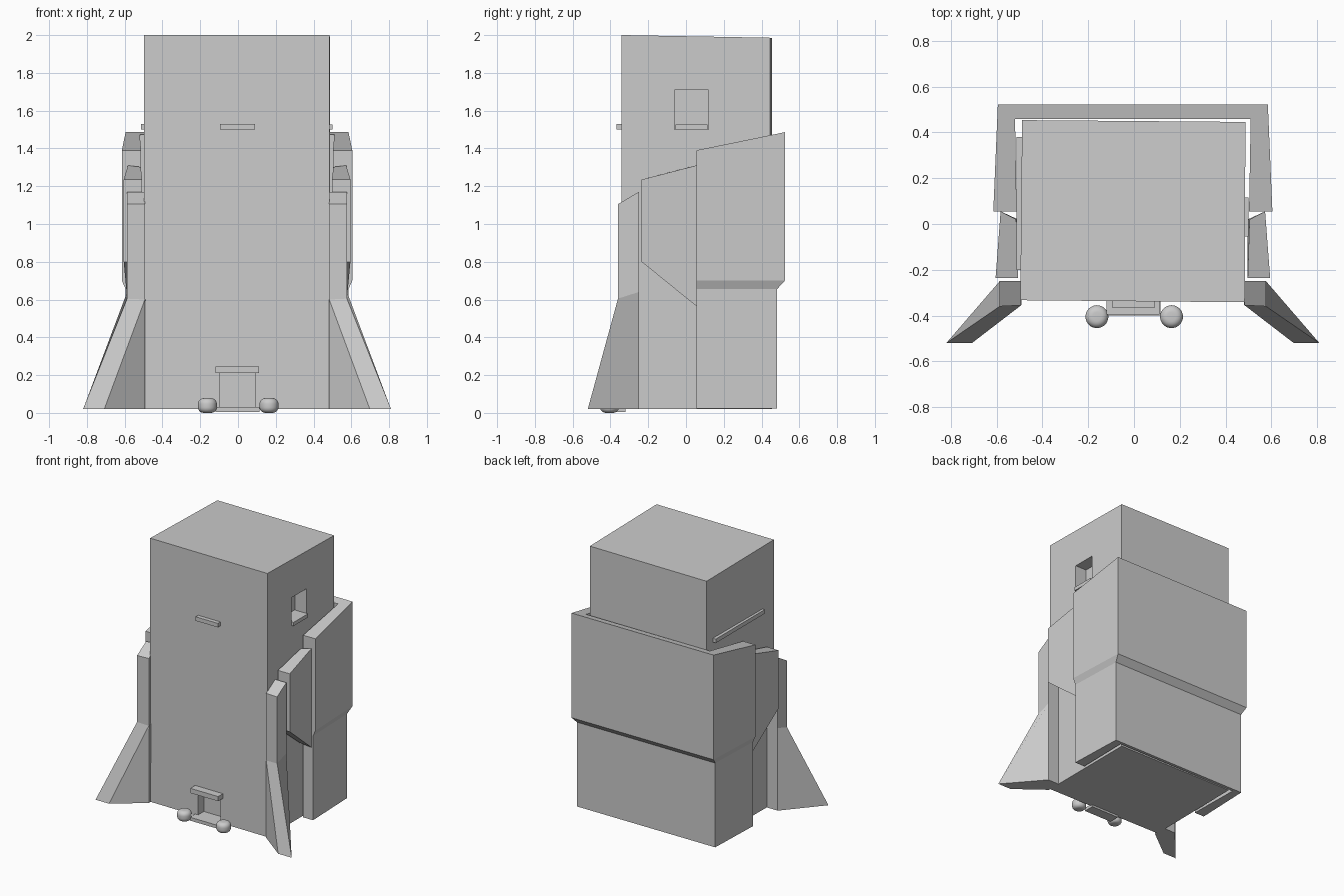
import bpy, bmesh
from mathutils import Vector

if "Cube" in bpy.data.objects:
    bpy.data.objects.remove(bpy.data.objects["Cube"])

CX = -0.005  # shared mirror plane of the paired armour parts


def finish(name, bm):
    bmesh.ops.recalc_face_normals(bm, faces=bm.faces)
    me = bpy.data.meshes.new(name)
    bm.to_mesh(me)
    bm.free()
    ob = bpy.data.objects.new(name, me)
    bpy.context.collection.objects.link(ob)
    return ob


def loft(name, loops, mirror=False):
    """Skin a stack of equal-length loops and cap both ends."""
    objs = []
    for side in ((1, -1) if mirror else (1,)):
        bm = bmesh.new()
        rings = []
        for loop in loops:
            ring = []
            for x, y, z in loop:
                px = CX + side * (x - CX) if mirror else x
                ring.append(bm.verts.new((px, y, z)))
            rings.append(ring)
        n = len(rings[0])
        for a, b in zip(rings, rings[1:]):
            for i in range(n):
                j = (i + 1) % n
                bm.faces.new((a[i], a[j], b[j], b[i]))
        bm.faces.new(rings[0])
        bm.faces.new(rings[-1])
        suffix = ("_right" if side == 1 else "_left") if mirror else ""
        objs.append(finish(name + suffix, bm))
    return objs


def box(name, lo, hi):
    bm = bmesh.new()
    bmesh.ops.create_cube(bm, size=1)
    lo, hi = Vector(lo), Vector(hi)
    for v in bm.verts:
        v.co = (lo + hi) / 2 + v.co * (hi - lo)
    return finish(name, bm)


def cut(target, cutter):
    m = target.modifiers.new("recess", 'BOOLEAN')
    m.operation = 'DIFFERENCE'
    m.solver = 'EXACT'
    m.object = cutter
    cutter.hide_render = True
    cutter.hide_viewport = True


# Main tower, slightly out of square
plan = [(-0.497, -0.333), (0.484, -0.342), (0.487, 0.446), (-0.489, 0.454)]
tower = loft("tower_body", [[(x, y, 0.02) for x, y in plan],
                            [(x, y, 1.994 - 0.018 * y) for x, y in plan]])[0]

# Recessed window and doorway
cut(tower, box("window_cutter", (0.39, -0.06, 1.50), (0.60, 0.12, 1.71)))
cut(tower, box("door_cutter", (-0.095, -0.50, 0.03), (0.09, -0.27, 0.21)))

# Sills
box("front_sill", (-0.095, -0.368, 1.50), (0.09, -0.32, 1.53))
box("right_sill", (0.39, -0.055, 1.50), (0.50, 0.115, 1.527))
box("left_sill", (-0.514, -0.20, 1.50), (-0.48, 0.38, 1.53))

# Door lintel, step and rounded stones
box("door_lintel", (-0.12, -0.395, 0.21), (0.112, -0.32, 0.245))
box("door_step", (-0.12, -0.40, 0.005), (0.115, -0.32, 0.03))
for label, x in (("left", -0.162), ("right", 0.164)):
    bpy.ops.mesh.primitive_cylinder_add(vertices=32, radius=0.05, depth=0.078,
                                        location=(x, -0.405, 0.039))
    stone = bpy.context.object
    stone.name = "door_stone_" + label
    bev = stone.modifiers.new("round", 'BEVEL')
    bev.width = 0.03
    bev.segments = 5
    for p in stone.data.polygons:
        p.use_smooth = True


# Rear U-shaped shell with a stepped-in lower tier
def shell_loop(front, back, y_back, z):
    half = [(front, 0.055), (back, y_back), (0.515, 0.46), (0.508, 0.055)]
    pts = [(CX + x, y) for x, y in half[:2]]
    pts += [(CX - x, y) for x, y in reversed(half[:2])]
    pts += [(CX - x, y) for x, y in reversed(half[2:])]
    pts += [(CX + x, y) for x, y in half[2:]]
    return [(x, y, 1.39 + 0.205 * (y - 0.055) if z is None else z) for x, y in pts]


loft("rear_shell", [shell_loop(0.59, 0.575, 0.482, 0.022),
                    shell_loop(0.59, 0.575, 0.482, 0.655),
                    shell_loop(0.61, 0.59, 0.523, 0.70),
                    shell_loop(0.61, 0.59, 0.523, None)])

# Middle side plates with slanted tops and undersides
loft("middle_plate", [
    [(0.497, -0.235, 0.80), (0.595, -0.235, 0.80), (0.573, 0.055, 0.565), (0.497, 0.02, 0.594)],
    [(0.497, -0.235, 1.235), (0.595, -0.235, 1.235), (0.573, 0.055, 1.31), (0.505, 0.02, 1.302)],
], mirror=True)

# Front buttresses: upright post flaring out to the foot
sq = [(0.483, -0.355), (0.577, -0.36), (0.577, -0.25), (0.483, -0.25)]
loft("front_buttress", [
    [(0.698, -0.52, 0.02), (0.81, -0.52, 0.02), (0.577, -0.25, 0.02),
     (0.483, -0.25, 0.02), (0.483, -0.355, 0.02)],
    [(0.483, -0.355, 0.60), (0.577, -0.36, 0.605), (0.577, -0.25, 0.64),
     (0.483, -0.25, 0.64), (0.481, -0.352, 0.60)],
], mirror=True)
loft("front_post", [
    [(x, y, 0.60) for x, y in sq],
    [(x, y, 1.105 if y < -0.3 else 1.17) for x, y in sq],
], mirror=True)
